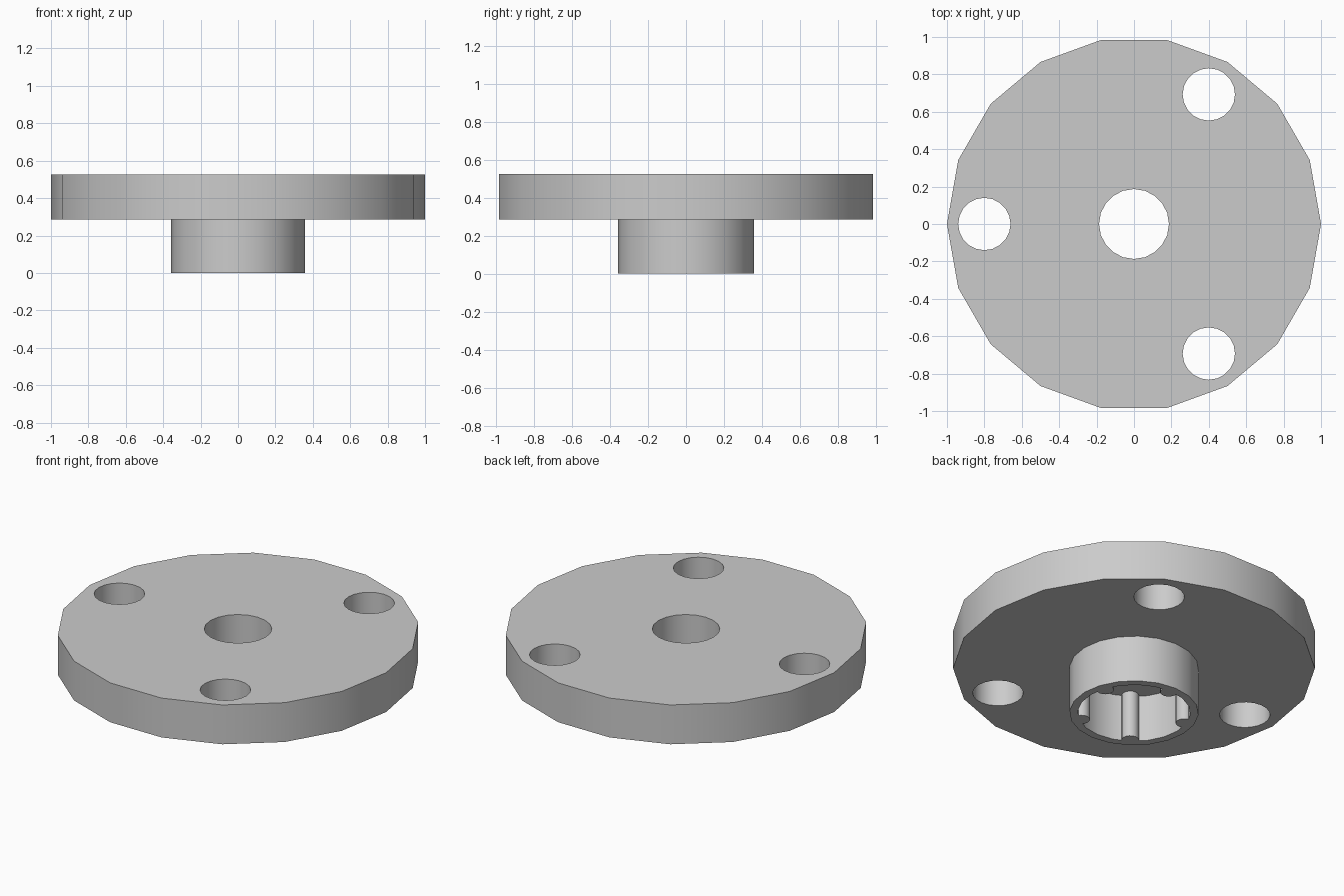
import bpy
from math import cos, sin, radians

cube = bpy.data.objects.get("Cube")
if cube:
    bpy.data.objects.remove(cube, do_unlink=True)

BASE, TOP = 0.285, 0.525       # underside and top of the disc

grey = bpy.data.materials.new("plain grey")
grey.use_nodes = True
colour = (0.6, 0.6, 0.6, 1)
grey.diffuse_color = colour
grey.node_tree.nodes["Principled BSDF"].inputs["Base Color"].default_value = colour


def cylinder(name, radius, z0, z1, sides, distance=0, angle=0):
    """Upright cylinder with a vertex on +x, placed in polar coordinates."""
    a = radians(angle)
    bpy.ops.mesh.primitive_cylinder_add(
        vertices=sides, radius=radius, depth=z1 - z0,
        location=(distance * cos(a), distance * sin(a), (z0 + z1) / 2),
        rotation=(0, 0, radians(90)))
    bpy.ops.object.transform_apply(location=True, rotation=True, scale=True)
    obj = bpy.context.object
    obj.name = name
    obj.data.materials.append(grey)
    return obj


def combine(target, tool, operation):
    """Apply a boolean and remove the tool."""
    mod = target.modifiers.new(operation, 'BOOLEAN')
    mod.operation, mod.solver, mod.object = operation, 'EXACT', tool
    bpy.context.view_layer.objects.active = target
    bpy.ops.object.modifier_apply(modifier=mod.name)
    bpy.data.objects.remove(tool, do_unlink=True)


def smooth(obj):
    bpy.ops.object.select_all(action='DESELECT')
    obj.select_set(True)
    bpy.context.view_layer.objects.active = obj
    bpy.ops.object.shade_smooth_by_angle(angle=radians(30))


# Disc: eighteen sides, centre bore and three bolt holes
disc = cylinder("disc", 1, BASE, TOP, 18)
combine(disc, cylinder("bore_cutter", 0.187, 0, 1, 20), 'DIFFERENCE')
for angle in (60, 180, 300):
    combine(disc, cylinder("bolt_cutter", 0.14, 0, 1, 20, 0.8, angle), 'DIFFERENCE')
smooth(disc)

# Hub: hollow collar below the disc with five rounded ribs inside
hub = cylinder("hub", 0.357, 0, BASE, 20)
combine(hub, cylinder("socket_cutter", 0.312, -1, 1, 20), 'DIFFERENCE')
for i in range(5):
    combine(hub, cylinder("rib", 0.048, 0, BASE, 16, 0.3, 18 + 72 * i), 'UNION')
smooth(hub)
